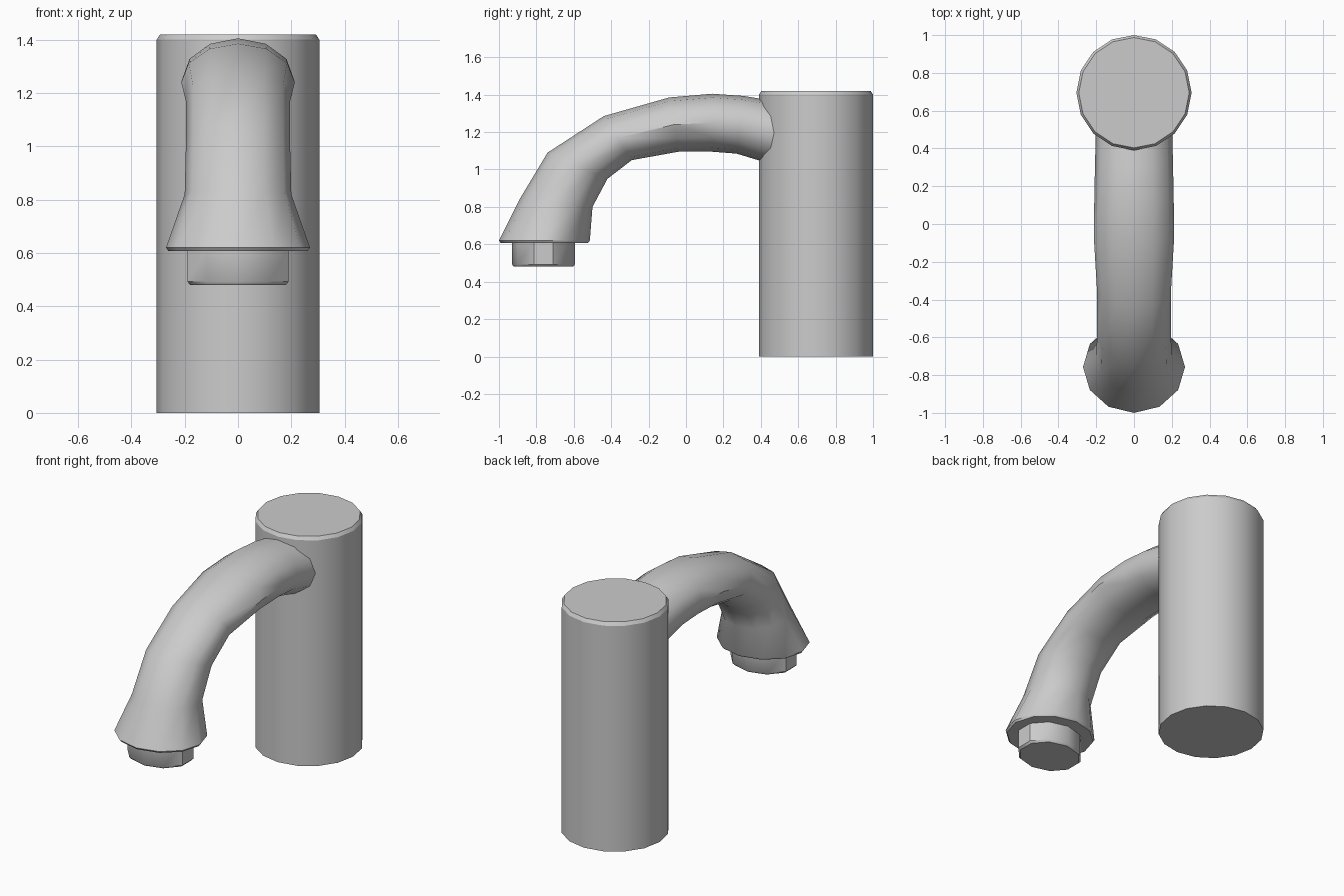
import bpy, bmesh, math
from mathutils import Vector

cube = bpy.data.objects.get("Cube")
if cube:
    bpy.data.objects.remove(cube, do_unlink=True)

metal = bpy.data.materials.new("brushed_grey")
metal.use_nodes = True
grey = (0.6, 0.6, 0.6, 1)
metal.diffuse_color = grey
metal.node_tree.nodes["Principled BSDF"].inputs["Base Color"].default_value = grey


def ring(top, bottom, half_width, sides):
    """Elliptical section standing between two (y, z) points."""
    top, bottom = Vector((0, *top)), Vector((0, *bottom))
    centre, arm = (top + bottom) / 2, (top - bottom) / 2
    side = Vector((half_width, 0, 0))
    steps = [math.tau * i / sides for i in range(sides)]
    return [centre + arm * math.cos(a) + side * math.sin(a) for a in steps]


def loft(name, sections, sides, angle=40):
    """Skin a list of sections and cap both ends."""
    bm = bmesh.new()
    loops = [[bm.verts.new(p) for p in ring(*s, sides)] for s in sections]
    for a, b in zip(loops, loops[1:]):
        for i in range(sides):
            j = (i + 1) % sides
            bm.faces.new((a[i], a[j], b[j], b[i]))
    bm.faces.new(loops[0])
    bm.faces.new(loops[-1])
    bmesh.ops.recalc_face_normals(bm, faces=bm.faces)
    mesh = bpy.data.meshes.new(name)
    bm.to_mesh(mesh)
    bm.free()
    mesh.materials.append(metal)
    obj = bpy.data.objects.new(name, mesh)
    bpy.context.collection.objects.link(obj)
    bpy.ops.object.select_all(action='DESELECT')
    obj.select_set(True)
    bpy.context.view_layer.objects.active = obj
    bpy.ops.object.shade_smooth_by_angle(angle=math.radians(angle))
    return obj


def disc(y, z, depth, width):
    """Horizontal section centred at y."""
    return ((y - depth, z), (y + depth, z), width)


# Upright body with a small chamfer round the top
loft("body", [disc(0.695, 0, 0.305, 0.305), disc(0.695, 1.4, 0.305, 0.305),
              disc(0.695, 1.42, 0.292, 0.292)], 16, 30)

# Arched spout, from the flared lip back into the body
loft("spout", [
    disc(-0.757, 0.608, 0.234, 0.262),
    disc(-0.757, 0.62, 0.243, 0.27),
    ((-0.89, 0.84), (-0.50, 0.80), 0.2),
    ((-0.74, 1.09), (-0.42, 0.95), 0.195),
    ((-0.44, 1.285), (-0.29, 1.05), 0.195),
    ((-0.09, 1.385), (-0.04, 1.095), 0.213),
    ((0.14, 1.405), (0.14, 1.095), 0.21),
    ((0.31, 1.393), (0.27, 1.085), 0.207),
    ((0.62, 1.34), (0.55, 1.0), 0.2),
], 12)

# Nozzle below the lip
loft("nozzle", [disc(-0.762, 0.48, 0.158, 0.188), disc(-0.762, 0.492, 0.168, 0.2),
                disc(-0.762, 0.62, 0.168, 0.2)], 10)
